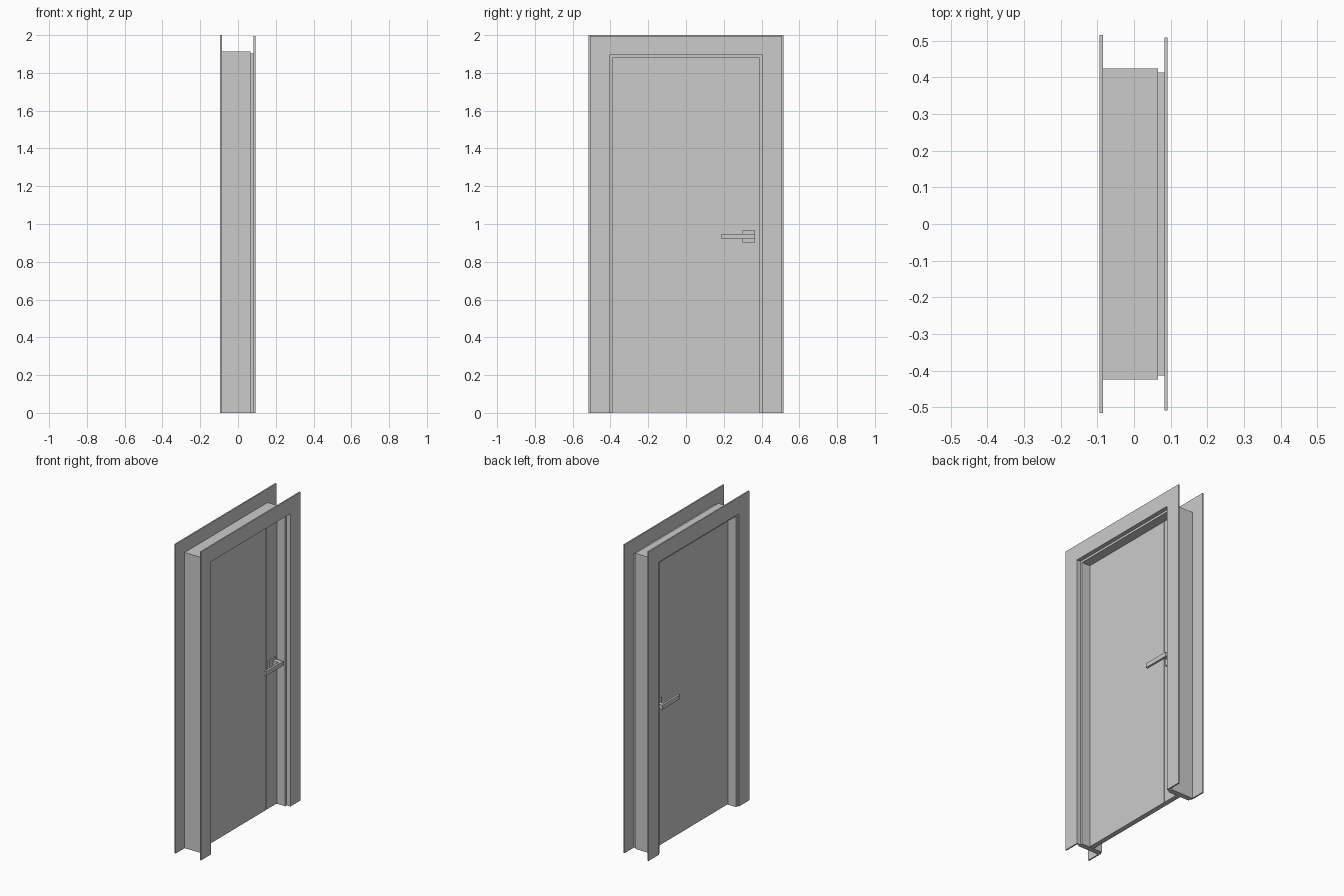
import bpy, bmesh

if "Cube" in bpy.data.objects:
    bpy.data.objects.remove(bpy.data.objects["Cube"])


def prism(name, outline, x0, x1):
    """Extrude a closed (y, z) outline along x."""
    bm = bmesh.new()
    face = bm.faces.new([bm.verts.new((x0, y, z)) for y, z in outline])
    res = bmesh.ops.extrude_face_region(bm, geom=[face])
    verts = [v for v in res["geom"] if isinstance(v, bmesh.types.BMVert)]
    bmesh.ops.translate(bm, verts=verts, vec=(x1 - x0, 0, 0))
    bmesh.ops.recalc_face_normals(bm, faces=bm.faces)
    mesh = bpy.data.meshes.new(name)
    bm.to_mesh(mesh)
    bm.free()
    obj = bpy.data.objects.new(name, mesh)
    bpy.context.collection.objects.link(obj)
    return obj


def box(name, x0, x1, y0, y1, z0, z1):
    return prism(name, [(y0, z0), (y1, z0), (y1, z1), (y0, z1)], x0, x1)


def portal(name, x0, x1, inner, outer, z_in, z_out):
    """Upside-down U: two legs and a head, open at the floor."""
    return prism(name, [(-outer, 0), (-outer, z_out), (outer, z_out), (outer, 0),
                        (inner, 0), (inner, z_in), (-inner, z_in), (-inner, 0)], x0, x1)


# Frame lining
portal("frame_lining", -0.085, 0.065, 0.39, 0.424, 1.88, 1.912)

# Casings on both wall faces, the right one with a tongue into the lining
portal("casing_left", -0.094, -0.085, 0.408, 0.515, 1.893, 2.0)
portal("casing_right", 0.083, 0.092, 0.405, 0.509, 1.894, 1.995)
portal("casing_tongue", 0.065, 0.083, 0.405, 0.413, 1.894, 1.903)

# Door leaf: core with facing panels split by a fine vertical groove
F, B, G = 0.006, -0.026, 0.0015
box("leaf_core", B + 0.003, F - 0.003, -0.39, 0.39, 0.003, 1.88)
for side, x0, x1, gy in (("right", F - 0.003, F, 0.28), ("left", B, B + 0.003, -0.28)):
    box("leaf_panel_a_" + side, x0, x1, -0.39, gy - G, 0.003, 1.88)
    box("leaf_panel_b_" + side, x0, x1, gy + G, 0.39, 0.003, 1.88)

# Handles: rose plate, neck and lever on each face
for side, face, s in (("right", F, 1), ("left", B, -1)):
    def part(name, d0, d1, *yz):
        a, b = sorted((face + s * d0, face + s * d1))
        box(name + "_" + side, a, b, *yz)
    part("handle_plate", 0, 0.009, 0.30, 0.366, 0.902, 0.965)
    part("handle_neck", 0.009, 0.048, 0.338, 0.366, 0.92, 0.948)
    part("handle_lever", 0.048, 0.062, 0.188, 0.366, 0.92, 0.948)
